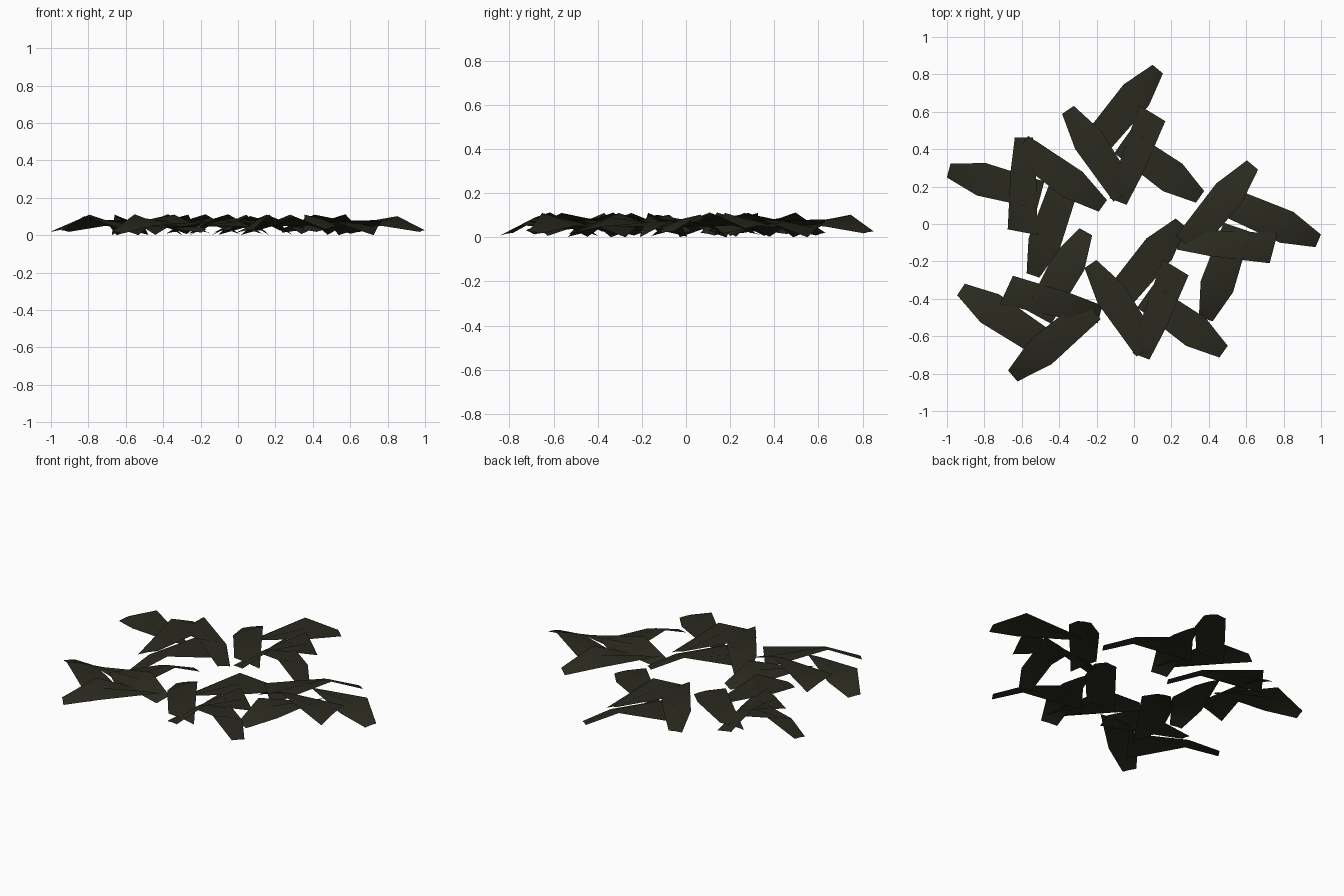
import bpy, bmesh, math
from mathutils import Vector

if "Cube" in bpy.data.objects:
    bpy.data.objects.remove(bpy.data.objects["Cube"])

leaf_mat = bpy.data.materials.new("dark_olive_leaf")
leaf_mat.diffuse_color = (0.0235, 0.0228, 0.0138, 1)
leaf_mat.use_nodes = True
leaf_mat.node_tree.nodes["Principled BSDF"].inputs["Base Color"].default_value = leaf_mat.diffuse_color

PIVOT = Vector((0.127, 0.828, 0))  # tip of the first leaf in the clump


def add_leaf(bm, tip, base, halves, heights, shoulder=0.18, skew=0.0):
    """Twisted leaf: narrow tip, raised shoulder, blunt base twisted the other way.
    heights holds a (right edge, left edge) pair for tip, shoulder and base."""
    tip, base = Vector(tip), Vector(base)
    along = (base - tip).normalized()
    side = Vector((-along.y, along.x))
    length = (base - tip).length
    rows = []
    for dist, half, (z0, z1), crown, slant in zip(
            (0, shoulder, length), halves, heights,
            (0.002, 0.008, 0.004), (0, 0, skew)):
        row = []
        for s in (-1, 0, 1):
            p = tip + along * (dist + slant * s) + side * half * s - PIVOT.xy
            z = (z0 + z1) / 2 + (z1 - z0) / 2 * s + (crown if s == 0 else 0)
            row.append(bm.verts.new((p.x, p.y, z)))
        rows.append(row)
    for a, b in zip(rows, rows[1:]):
        for i in range(2):
            bm.faces.new((a[i], a[i + 1], b[i + 1], b[i]))


# One clump of four overlapping leaves
bm = bmesh.new()
add_leaf(bm, (0.127, 0.828), (-0.200, 0.435), (0.036, 0.088, 0.078),
         ((0.030, 0.022), (0.106, 0.052), (0.004, 0.078)))
add_leaf(bm, (-0.353, 0.610), (-0.050, 0.160), (0.038, 0.085, 0.072),
         ((0.012, 0.024), (0.057, 0.116), (0.078, 0.010)), 0.195)
add_leaf(bm, (0.353, 0.145), (-0.062, 0.440), (0.038, 0.090, 0.075),
         ((0.022, 0.030), (0.055, 0.114), (0.082, 0.006)))
add_leaf(bm, (-0.085, 0.120), (0.098, 0.592), (0.048, 0.068, 0.080),
         ((0.035, 0.018), (0.114, 0.042), (0.004, 0.080)), skew=0.014)
bmesh.ops.recalc_face_normals(bm, faces=bm.faces)
for f in bm.faces:
    if f.normal.z < 0:
        f.normal_flip()
low = min(v.co.z for v in bm.verts)
bmesh.ops.translate(bm, verts=bm.verts, vec=(0, 0, -low))
clump = bpy.data.meshes.new("leaf_clump")
bm.to_mesh(clump)
bm.free()
clump.materials.append(leaf_mat)

# Scatter the clump: pivot position, turn in degrees and size
places = (("back", 0.127, 0.828, 0, 1), ("front", 0.251, 0.006, 0, 1.008),
          ("left", -0.540, -0.275, 200.5, 1.0),
          ("front_left", -0.925, -0.350, 96.5, 1.022),
          ("right", 0.985, -0.090, -73.5, 1.018))
for name, x, y, turn, size in places:
    ob = bpy.data.objects.new("leaf_clump_" + name, clump)
    ob.location = (x, y, 0)
    ob.rotation_euler.z = math.radians(turn)
    ob.scale = (size, size, 1)
    bpy.context.collection.objects.link(ob)

# Soft shading across the bends
bpy.context.view_layer.objects.active = ob
ob.select_set(True)
bpy.ops.object.shade_smooth_by_angle(angle=math.radians(60))
